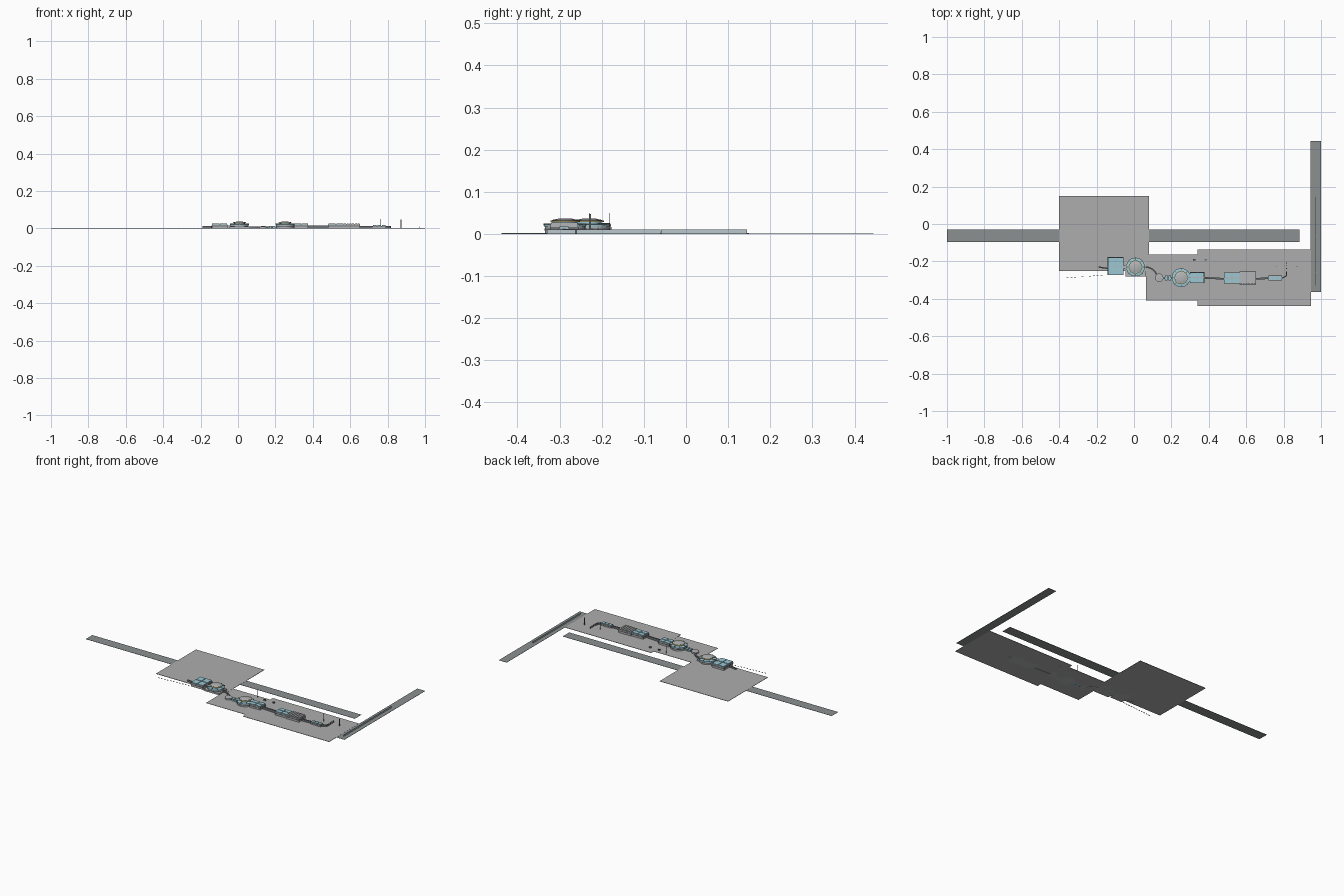
import bpy, bmesh, math
from mathutils import Vector

if "Cube" in bpy.data.objects:
    bpy.data.objects.remove(bpy.data.objects["Cube"])


def mat(name, col):
    m = bpy.data.materials.new(name)
    m.diffuse_color = (*col, 1)
    m.use_nodes = True
    m.node_tree.nodes["Principled BSDF"].inputs["Base Color"].default_value = m.diffuse_color
    return m


GLASS = mat("glass", (0.33, 0.58, 0.66))
PALE = mat("pale_glass", (0.5, 0.58, 0.62))
GOLD = mat("gold", (0.75, 0.6, 0.25))
APRON = mat("apron", (0.42, 0.42, 0.42))
ASPHALT = mat("asphalt", (0.26, 0.28, 0.28))
DARK = mat("dark", (0.16, 0.17, 0.18))
ROOF = mat("roof", (0.45, 0.46, 0.47))


def finish(bm, name, m):
    me = bpy.data.meshes.new(name)
    bm.to_mesh(me)
    bm.free()
    ob = bpy.data.objects.new(name, me)
    bpy.context.collection.objects.link(ob)
    me.materials.append(m)
    return ob


def boxes(name, spans, m):
    """One object made of boxes given as x0, x1, y0, y1, z0, z1."""
    bm = bmesh.new()
    for x0, x1, y0, y1, z0, z1 in spans:
        vs = bmesh.ops.create_cube(bm, size=1)["verts"]
        for v in vs:
            v.co = Vector(((x0 + x1) / 2 + v.co.x * (x1 - x0),
                           (y0 + y1) / 2 + v.co.y * (y1 - y0),
                           (z0 + z1) / 2 + v.co.z * (z1 - z0)))
    return finish(bm, name, m)


def lathe(name, cx, cy, profile, m, n=32):
    """Closed (r, z) profile spun around a vertical axis."""
    bm = bmesh.new()
    rings = [[bm.verts.new((cx + r * math.cos(2 * math.pi * i / n),
                            cy + r * math.sin(2 * math.pi * i / n), z))
              for i in range(n)] for r, z in profile]
    for a, b in zip(rings, rings[1:] + rings[:1]):
        for i in range(n):
            j = (i + 1) % n
            bm.faces.new((a[i], a[j], b[j], b[i]))
    bmesh.ops.remove_doubles(bm, verts=bm.verts, dist=1e-6)
    bmesh.ops.recalc_face_normals(bm, faces=bm.faces)
    return finish(bm, name, m)


def walkway(name, pts, w, z0, z1, m):
    """Ribbon of box section that follows a plan path."""
    bm = bmesh.new()
    rows = []
    for i, p in enumerate(pts):
        a, b = Vector(pts[max(i - 1, 0)]), Vector(pts[min(i + 1, len(pts) - 1)])
        d = (b - a).normalized() * w / 2
        rows.append([bm.verts.new((p[0] - s * d.y, p[1] + s * d.x, z))
                     for s, z in ((1, z0), (-1, z0), (-1, z1), (1, z1))])
    for a, b in zip(rows, rows[1:]):
        for i in range(4):
            j = (i + 1) % 4
            bm.faces.new((a[i], a[j], b[j], b[i]))
    bm.faces.new(rows[0])
    bm.faces.new(rows[-1][::-1])
    bmesh.ops.recalc_face_normals(bm, faces=bm.faces)
    return finish(bm, name, m)


# runways and paved aprons
boxes("main_runway", [(-1, 0.885, -0.095, -0.03, 0.0002, 0.0014)], ASPHALT)
boxes("cross_runway", [(0.945, 1, -0.363, 0.445, 0, 0.0014)], ASPHALT)
boxes("west_apron", [(-0.4, 0.08, -0.25, 0.15, 0, 0.002)], APRON)
boxes("middle_apron", [(0.063, 0.34, -0.41, -0.163, 0, 0.0018)], APRON)
boxes("east_apron", [(0.34, 0.945, -0.438, -0.137, 0, 0.002)], APRON)

# long glass screen beside the cross runway
boxes("glass_screen", [(0.971, 0.973, a, b, 0.001, 0.011)
                       for a, b in ((-0.33, -0.262), (-0.26, -0.061), (-0.059, 0.145))], PALE)


def round_hall(tag, cx, cy):
    """Stepped drum with glass roof ring, spokes and a raised gold-rimmed cap."""
    lathe(tag + "_drum", cx, cy, [(0, 0), (0.048, 0), (0.048, 0.017), (0, 0.017)], ROOF)
    lathe(tag + "_window_band", cx, cy, [(0.047, 0.008), (0.049, 0.008), (0.049, 0.013), (0.047, 0.013)], DARK)
    lathe(tag + "_glass_ring", cx, cy, [(0.03, 0.017), (0.05, 0.017), (0.05, 0.022), (0.03, 0.024)], GLASS)
    lathe(tag + "_lantern", cx, cy, [(0, 0.017), (0.03, 0.017), (0.03, 0.029), (0, 0.029)], GLASS)
    lathe(tag + "_gold_rim", cx, cy, [(0.026, 0.028), (0.035, 0.028), (0.035, 0.032), (0.026, 0.032)], GOLD)
    lathe(tag + "_cap", cx, cy, [(0, 0.028), (0.031, 0.028), (0.031, 0.033), (0.017, 0.036), (0, 0.037)], ROOF)
    for k in range(8):
        a = k * math.pi / 4
        c, s = math.cos(a), math.sin(a)
        walkway(f"{tag}_spoke_{k}", [(cx + 0.029 * c, cy + 0.029 * s), (cx + 0.051 * c, cy + 0.051 * s)],
                0.003, 0.02, 0.025, DARK)


round_hall("west_round_hall", 0.008, -0.23)
round_hall("east_round_hall", 0.252, -0.287)
boxes("west_hall_base", [(-0.045, 0.063, -0.28, -0.2, 0, 0.01)], ROOF)


def hall(tag, x0, x1, y0, y1, h, nx, ny, m):
    """Low block with window band and a grid of roof panels."""
    boxes(tag + "_walls", [(x0, x1, y0, y1, 0, h - 0.004)], ROOF)
    boxes(tag + "_windows", [(x0 - 0.001, x1 + 0.001, y0 - 0.001, y1 + 0.001, 0.4 * h, 0.62 * h)], DARK)
    g, px, py = 0.002, (x1 - x0) / nx, (y1 - y0) / ny
    boxes(tag + "_roof_panels", [(x0 + i * px + g, x0 + (i + 1) * px - g,
                                  y0 + j * py + g, y0 + (j + 1) * py - g, h - 0.004, h)
                                 for i in range(nx) for j in range(ny)], m)


hall("west_hall", -0.14, -0.056, -0.273, -0.178, 0.026, 2, 2, GLASS)
hall("centre_hall", 0.3, 0.375, -0.315, -0.258, 0.025, 2, 2, GLASS)
hall("east_hall", 0.482, 0.565, -0.318, -0.26, 0.026, 2, 2, GLASS)
hall("striped_hall", 0.565, 0.652, -0.322, -0.256, 0.027, 6, 1, ROOF)
hall("end_hall", 0.72, 0.79, -0.302, -0.277, 0.018, 3, 1, GLASS)

# covered walkways joining the halls
arc = [(0.06 + 0.065 * math.sin(t * math.pi / 10), -0.29 + 0.06 * math.cos(t * math.pi / 10)) for t in range(6)]
walkway("curved_link", arc + [(0.2, -0.29)], 0.008, 0, 0.011, DARK)
walkway("west_link", [(-0.19, -0.23), (-0.14, -0.238)], 0.007, 0, 0.012, DARK)
walkway("drum_link", [(-0.056, -0.23), (-0.04, -0.23)], 0.014, 0, 0.016, ROOF)
walkway("centre_link", [(0.37, -0.288), (0.485, -0.293)], 0.009, 0, 0.016, DARK)
walkway("east_link", [(0.65, -0.293), (0.72, -0.29)], 0.009, 0, 0.014, DARK)
walkway("end_link", [(0.79, -0.29), (0.814, -0.278), (0.816, -0.255)], 0.006, 0, 0.012, DARK)
lathe("lobby", 0.135, -0.287, [(0, 0), (0.022, 0), (0.022, 0.011), (0, 0.012)], ROOF, 24)
boxes("lobby_blocks", [(x, x + 0.014, -0.302, -0.276, 0, 0.013) for x in (0.165, 0.185)], GLASS)

# small sheds, marker posts, lamp masts and approach lights
boxes("sheds", [(x - 0.006, x + 0.006, -0.194, -0.186, 0, 0.01) for x in (0.322, 0.383)], DARK)
boxes("marker_posts", [(0.813, 0.818, y, y + 0.004, 0, 0.013)
                       for y in (-0.24, -0.225, -0.21)], DARK)
boxes("control_mast", [(0.87, 0.874, -0.23, -0.226, 0, 0.047)], DARK)
boxes("thin_masts", [(x - 0.0007, x + 0.0007, y - 0.0007, y + 0.0007, 0, 0.05)
                     for x, y in ((0.265, -0.182), (0.76, -0.228))], DARK)
boxes("approach_lights", [(-0.36 + 0.02 * i, -0.349 + 0.02 * i, -0.289 + 0.0015 * i, -0.287 + 0.0015 * i, 0, 0.003)
                          for i in range(11)], DARK)
